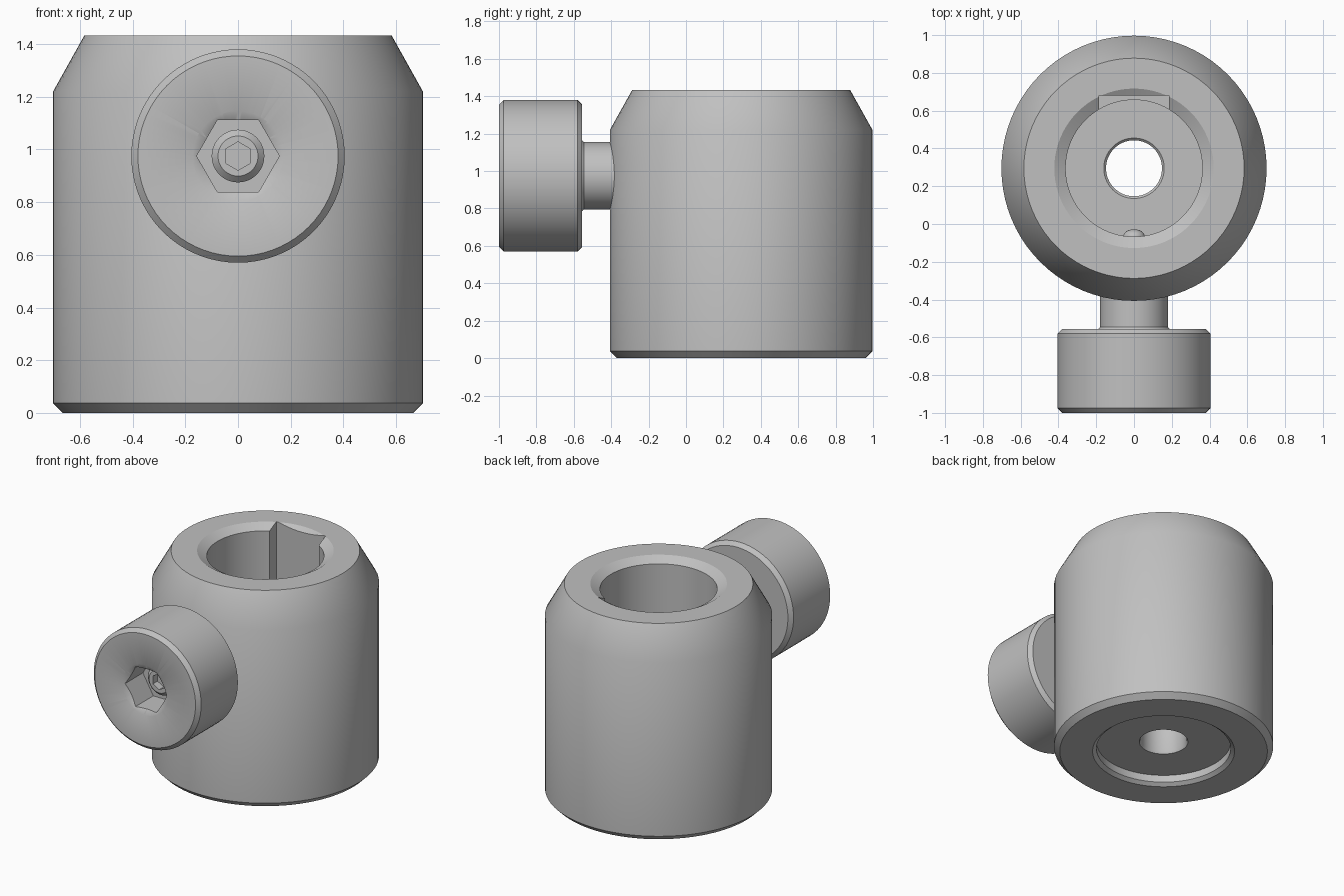
import bpy, bmesh, math
from mathutils import Matrix, Vector

cube = bpy.data.objects.get("Cube")
if cube:
    bpy.data.objects.remove(cube, do_unlink=True)

steel = bpy.data.materials.new("satin_grey_steel")
steel.use_nodes = True
GREY = (0.53, 0.53, 0.53, 1)
steel.diffuse_color = GREY
steel.node_tree.nodes["Principled BSDF"].inputs["Base Color"].default_value = GREY

BODY_Y = 0.295   # body axis
KNOB_Z = 0.975   # knob axis


def add_object(name, bm, location):
    bmesh.ops.recalc_face_normals(bm, faces=bm.faces)
    mesh = bpy.data.meshes.new(name)
    bm.to_mesh(mesh)
    bm.free()
    mesh.materials.append(steel)
    obj = bpy.data.objects.new(name, mesh)
    obj.location = location
    bpy.context.collection.objects.link(obj)
    return obj


def lathe(name, profile, location, sides=72, along_y=False, closed=False, phase=0):
    """Revolve (radius, distance) points around z, or around y."""
    bm = bmesh.new()
    c, s = math.cos(phase), math.sin(phase)
    verts = [bm.verts.new((r * c, r * s, h)) for r, h in profile]
    pairs = list(zip(verts, verts[1:]))
    if closed:
        pairs.append((verts[-1], verts[0]))
    edges = [bm.edges.new(p) for p in pairs]
    bmesh.ops.spin(bm, geom=verts + edges, cent=(0, 0, 0), axis=(0, 0, 1),
                   angle=2 * math.pi, steps=sides)
    bmesh.ops.remove_doubles(bm, verts=bm.verts, dist=0.0001)
    if along_y:
        bm.transform(Matrix.Rotation(-math.pi / 2, 4, 'X'))
    return add_object(name, bm, location)


def prism(name, radius, start, end, sides=6, phase=0):
    """Solid prism along the knob axis."""
    return lathe(name, [(0, start), (radius, start), (radius, end), (0, end)],
                 (0, 0, KNOB_Z), sides, True, phase=phase)


def activate(obj):
    bpy.ops.object.select_all(action='DESELECT')
    obj.select_set(True)
    bpy.context.view_layer.objects.active = obj


def cut(obj, cutter):
    cutter.hide_render = True
    mod = obj.modifiers.new("cut", 'BOOLEAN')
    mod.operation = 'DIFFERENCE'
    mod.solver = 'EXACT'
    mod.object = cutter
    activate(obj)
    bpy.ops.object.modifier_apply(modifier=mod.name)
    bpy.data.objects.remove(cutter, do_unlink=True)


# Chamfered body with stepped bore and a shallow recess underneath
body = lathe("clamp_body", [
    (0.665, 0), (0.702, 0.037), (0.702, 1.22), (0.583, 1.433),
    (0.422, 1.433), (0.362, 1.398), (0.362, 0.3),
    (0.16, 0.3), (0.148, 0.288), (0.148, 0.085),
    (0.156, 0.07), (0.43, 0.07), (0.43, 0.02), (0.455, 0),
], (0, BODY_Y, 0), sides=80, closed=True)

# Keyway on the back of the bore
bm = bmesh.new()
bmesh.ops.create_cube(bm, size=1)
bm.transform(Matrix.Translation((0, 0.1925, 0.91))
             @ Matrix.Diagonal(Vector((0.37, 0.385, 1.2, 1))))
cut(body, add_object("keyway_cutter", bm, (0, BODY_Y, 0)))

# Knob with its neck running into the body wall
knob = lathe("clamp_knob", [
    (0, -1), (0.38, -1), (0.405, -0.975), (0.405, -0.58), (0.38, -0.555),
    (0.188, -0.555), (0.18, -0.545), (0.18, -0.2), (0, -0.2),
], (0, 0, KNOB_Z), along_y=True)
cut(knob, lathe("countersink_cutter", [
    (0, -1.02), (0.206, -1.02), (0.136, -0.98), (0, -0.98)],
    (0, 0, KNOB_Z), along_y=True))
cut(knob, prism("hex_cutter", 0.157, -1.1, -0.8))

# Inner screw end standing in the hexagonal pocket
screw = lathe("inner_screw", [
    (0, -0.85), (0.076, -0.85), (0.1, -0.826), (0.1, -0.75), (0, -0.75)],
    (0, 0, KNOB_Z), sides=48, along_y=True)
cut(screw, prism("socket_cutter", 0.054, -0.95, -0.79, phase=math.pi / 6))

# Rounded plunger tip showing inside the bore
dome = [(0.058 * math.cos(a), -0.068 + 0.04 * math.sin(a))
        for a in (i * math.pi / 12 for i in range(6))]
tip = lathe("plunger_tip", [(0, -0.25), (0.058, -0.25)] + dome + [(0, -0.028)],
            (0, 0, KNOB_Z), sides=32, along_y=True)

for part in (body, knob, screw, tip):
    activate(part)
    bpy.ops.object.shade_smooth_by_angle(angle=math.radians(30))
